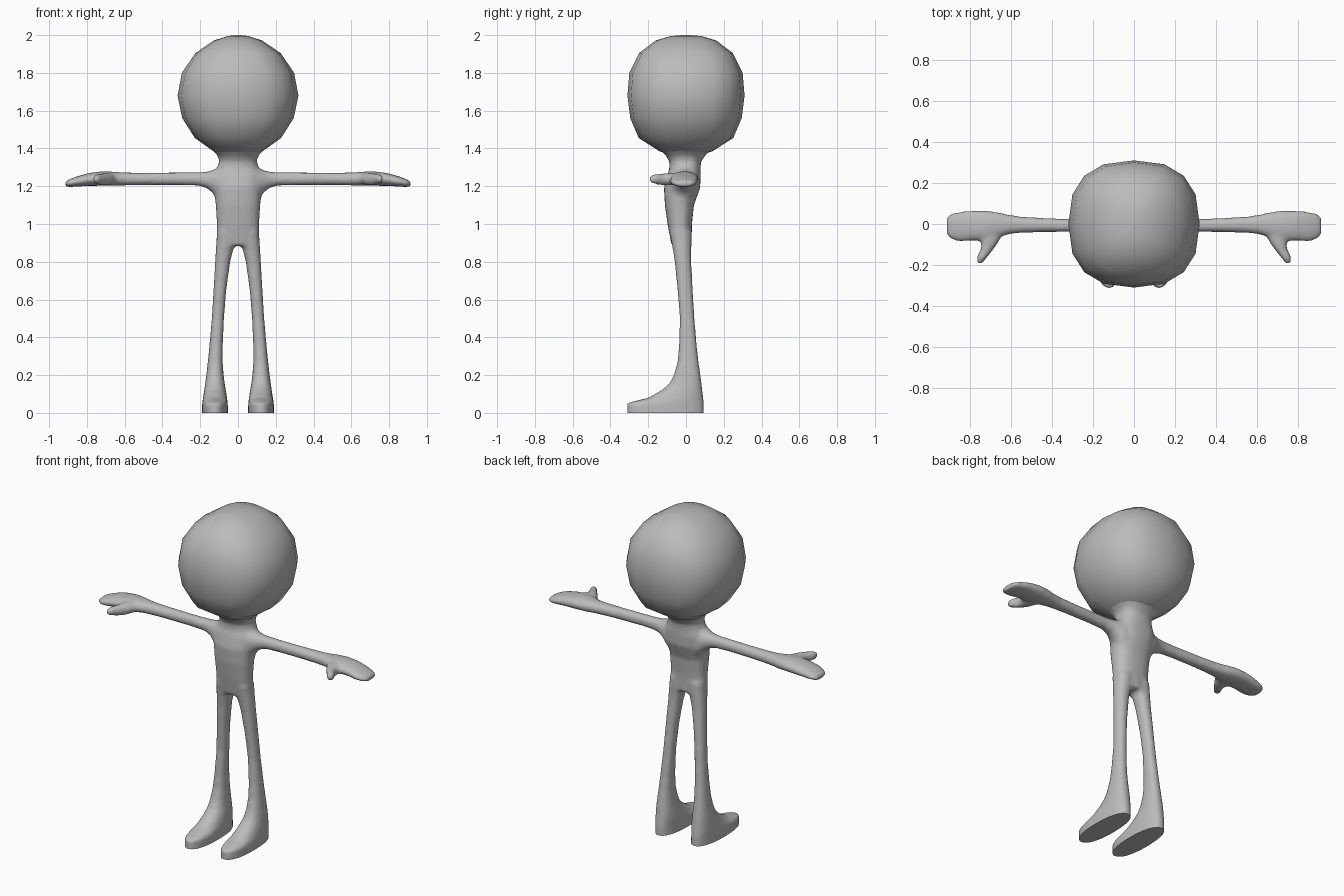
import bpy
import bmesh
import math

grey = bpy.data.materials.new("plain_grey")
grey.diffuse_color = (0.5, 0.5, 0.5, 1)


def loft(bm, rings, place, n=2.2, segs=24):
    """Skin closed rings (t, u0, u1, v0, v1); place maps (t, u, v) to a point."""
    loops = []
    for t, u0, u1, v0, v1 in rings:
        loop = []
        for i in range(segs):
            a = 2 * math.pi * i / segs
            c, s = math.cos(a), math.sin(a)
            c = math.copysign(abs(c) ** (2 / n), c)
            s = math.copysign(abs(s) ** (2 / n), s)
            loop.append(bm.verts.new(place(t, (u0 + u1) / 2 + c * (u1 - u0) / 2,
                                           (v0 + v1) / 2 + s * (v1 - v0) / 2)))
        loops.append(loop)
    for a, b in zip(loops, loops[1:]):
        for i in range(segs):
            j = (i + 1) % segs
            bm.faces.new((a[i], a[j], b[j], b[i]))
    bm.faces.new(loops[0][::-1])
    bm.faces.new(loops[-1])


def make_object(name, bm):
    bmesh.ops.recalc_face_normals(bm, faces=bm.faces)
    mesh = bpy.data.meshes.new(name)
    bm.to_mesh(mesh)
    bm.free()
    mesh.materials.append(grey)
    obj = bpy.data.objects.new(name, mesh)
    bpy.context.collection.objects.link(obj)
    bpy.ops.object.select_all(action='DESELECT')
    bpy.context.view_layer.objects.active = obj
    obj.select_set(True)
    return obj


# Torso and neck: (z, half width, back/front y)
torso = [(z, -w, w, y0, y1) for z, w, y0, y1 in (
    (0.885, 0.108, -0.076, 0.030), (0.93, 0.112, -0.085, 0.030),
    (1.00, 0.112, -0.098, 0.032), (1.10, 0.118, -0.112, 0.042),
    (1.19, 0.128, -0.117, 0.075), (1.26, 0.130, -0.100, 0.078),
    (1.295, 0.112, -0.088, 0.077), (1.33, 0.100, -0.088, 0.080),
    (1.36, 0.106, -0.105, 0.100), (1.385, 0.130, -0.130, 0.125),
    (1.41, 0.150, -0.150, 0.145))]

# Leg with foot: (z, inner x, outer x, front y, back y)
leg = [(0.96, 0.010, 0.112, -0.085, 0.030), (0.90, 0.012, 0.115, -0.076, 0.030),
       (0.86, 0.026, 0.118, -0.069, 0.028), (0.80, 0.041, 0.121, -0.060, 0.028),
       (0.65, 0.062, 0.130, -0.045, 0.036), (0.50, 0.074, 0.139, -0.033, 0.045),
       (0.35, 0.081, 0.152, -0.038, 0.058), (0.27, 0.081, 0.160, -0.045, 0.067),
       (0.20, 0.076, 0.168, -0.065, 0.077), (0.155, 0.070, 0.174, -0.088, 0.083),
       (0.12, 0.064, 0.179, -0.130, 0.087), (0.08, 0.058, 0.185, -0.200, 0.092),
       (0.052, 0.054, 0.190, -0.313, 0.096), (-0.04, 0.053, 0.191, -0.313, 0.096)]

# Arm with mitten hand: (x, front y, back y, low z, high z)
arm = [(0.06, -0.085, 0.060, 1.10, 1.31), (0.11, -0.080, 0.052, 1.13, 1.297),
       (0.135, -0.066, 0.042, 1.165, 1.285), (0.165, -0.052, 0.032, 1.190, 1.277),
       (0.21, -0.042, 0.026, 1.203, 1.274), (0.30, -0.039, 0.024, 1.206, 1.273),
       (0.45, -0.040, 0.030, 1.206, 1.272), (0.55, -0.043, 0.036, 1.205, 1.272),
       (0.61, -0.050, 0.045, 1.204, 1.273), (0.66, -0.066, 0.057, 1.202, 1.277),
       (0.72, -0.082, 0.065, 1.202, 1.279), (0.79, -0.082, 0.065, 1.202, 1.270),
       (0.85, -0.086, 0.060, 1.198, 1.253), (0.89, -0.076, 0.052, 1.196, 1.238),
       (0.914, -0.052, 0.034, 1.198, 1.226)]

# Thumb: (y, low x, high x, low z, high z)
thumb = [(-0.02, 0.62, 0.76, 1.210, 1.268), (-0.06, 0.645, 0.755, 1.206, 1.270),
         (-0.09, 0.662, 0.745, 1.204, 1.270), (-0.12, 0.683, 0.746, 1.204, 1.268),
         (-0.15, 0.707, 0.762, 1.208, 1.266), (-0.175, 0.726, 0.770, 1.214, 1.262),
         (-0.192, 0.738, 0.762, 1.224, 1.252)]

bm = bmesh.new()
loft(bm, torso, lambda t, u, v: (u, v, t), 2.4)
for side in (-1, 1):
    loft(bm, leg, lambda t, u, v: (side * u, v, t), 2.3)
    loft(bm, arm, lambda t, u, v: (side * t, u, v))
    loft(bm, thumb, lambda t, u, v: (side * u, t, v))
body = make_object("body", bm)

# Fuse the limbs into one soft skin
fuse = body.modifiers.new("fuse", 'REMESH')
fuse.mode = 'VOXEL'
fuse.voxel_size = 0.01
soften = body.modifiers.new("soften", 'SMOOTH')
soften.factor = 0.5
soften.iterations = 7
for name in ("fuse", "soften"):
    bpy.ops.object.modifier_apply(modifier=name)

# Cut the soles flat at ground level
bm = bmesh.new()
bm.from_mesh(body.data)
cut = bmesh.ops.bisect_plane(bm, geom=bm.verts[:] + bm.edges[:] + bm.faces[:],
                             plane_co=(0, 0, 0), plane_no=(0, 0, 1), clear_inner=True)
bmesh.ops.holes_fill(bm, edges=[e for e in bm.edges if e.is_boundary], sides=0)
bmesh.ops.recalc_face_normals(bm, faces=bm.faces)
bm.to_mesh(body.data)
bm.free()
for p in body.data.polygons:
    p.material_index = 0
bpy.ops.object.shade_smooth_by_angle(angle=math.radians(50))

# Head: round from the front, slightly boxy from the side and top
profile = [(1.362, 0.060, 0.070), (1.385, 0.130, 0.140), (1.455, 0.228, 0.250),
           (1.56, 0.295, 0.295), (1.68, 0.320, 0.310), (1.80, 0.297, 0.300),
           (1.905, 0.226, 0.248), (1.972, 0.126, 0.160), (1.995, 0.055, 0.080),
           (2.0, 0.012, 0.020)]
bm = bmesh.new()
loft(bm, [(z, -x, x, -y, y) for z, x, y in profile], lambda t, u, v: (u, v, t), 2.5, 16)
head = make_object("head", bm)
bpy.ops.object.shade_smooth_by_angle(angle=math.radians(60))
